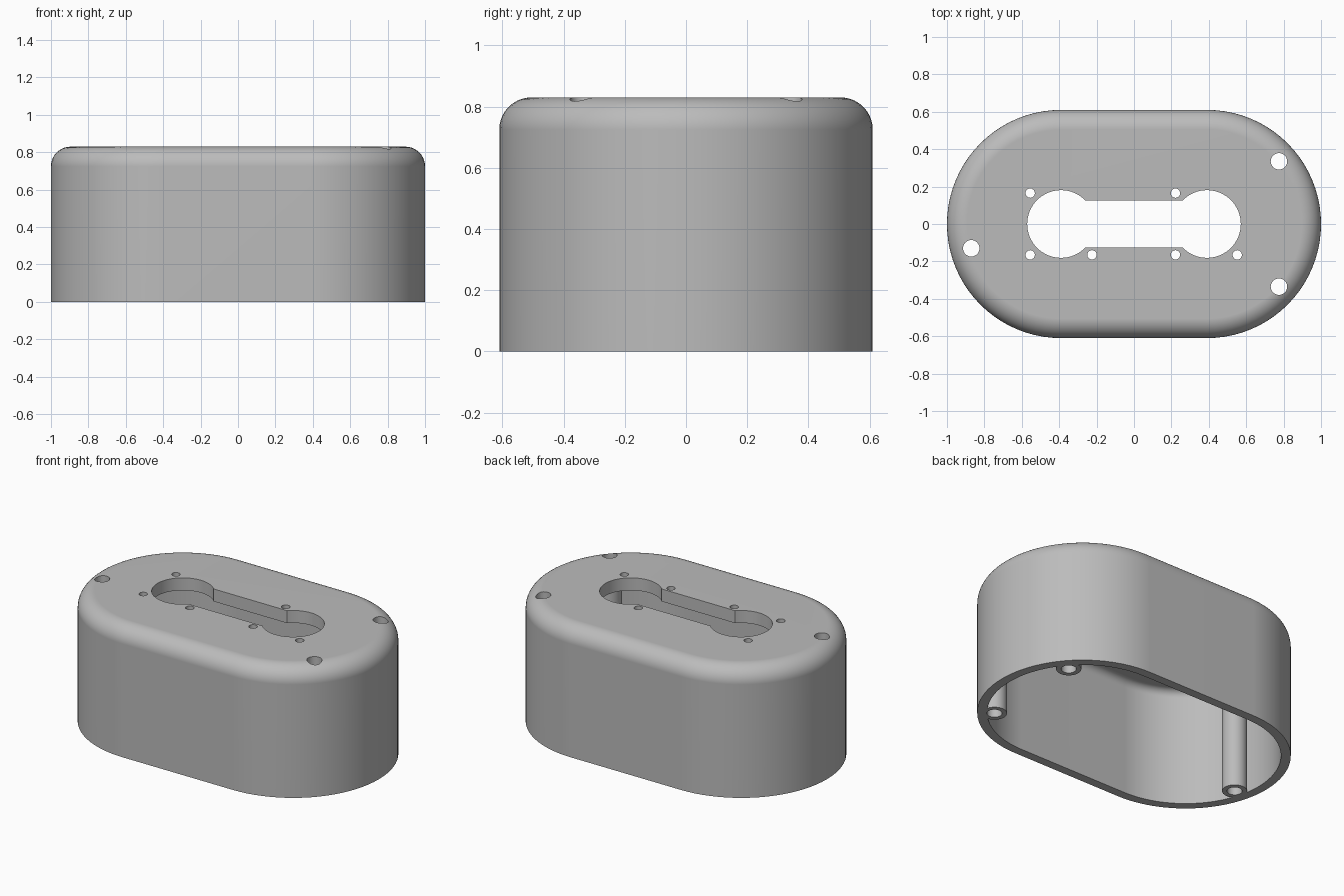
import bpy
import bmesh
from math import cos, sin, pi, radians

cube = bpy.data.objects.get("Cube")
if cube:
    bpy.data.objects.remove(cube)

HALF = 0.39      # half distance between the two round ends
OUTER = 0.61     # end radius
HEIGHT = 0.83
WALL = 0.057
ROOF = 0.08
FILLET = 0.105

grey = bpy.data.materials.new("plain grey")
grey.use_nodes = True
grey.diffuse_color = (0.5, 0.5, 0.5, 1)
grey.node_tree.nodes["Principled BSDF"].inputs["Base Color"].default_value = (0.5, 0.5, 0.5, 1)


def oval(r, half, steps):
    """Outline of two half circles joined by straight sides."""
    pts = []
    for side in (1, -1):
        for i in range(steps + 1):
            a = -pi / 2 + pi * i / steps
            pts.append((side * (half + r * cos(a)), side * r * sin(a)))
    return pts


def circle(x, y, r, steps):
    return [(x + r * cos(2 * pi * i / steps), y + r * sin(2 * pi * i / steps)) for i in range(steps)]


def loft(name, rings):
    """Capped solid through a list of (outline, height)."""
    bm = bmesh.new()
    loops = [[bm.verts.new((x, y, z)) for x, y in pts] for pts, z in rings]
    n = len(loops[0])
    for low, high in zip(loops, loops[1:]):
        for i in range(n):
            j = (i + 1) % n
            bm.faces.new((low[i], low[j], high[j], high[i]))
    bm.faces.new(loops[0][::-1])
    bm.faces.new(loops[-1])
    bmesh.ops.recalc_face_normals(bm, faces=bm.faces[:])
    mesh = bpy.data.meshes.new(name)
    bm.to_mesh(mesh)
    bm.free()
    mesh.materials.append(grey)
    obj = bpy.data.objects.new(name, mesh)
    bpy.context.scene.collection.objects.link(obj)
    return obj


def rounded_oval(name, r, bottom, top, fillet, steps=10):
    rings = [(oval(r, HALF, 40), bottom)]
    for i in range(steps + 1):
        a = pi / 2 * i / steps
        rings.append((oval(r - fillet * (1 - cos(a)), HALF, 40), top - fillet * (1 - sin(a))))
    return loft(name, rings)


def prism(name, pts, bottom, top):
    return loft(name, [(pts, bottom), (pts, top)])


def combine(target, tool, operation):
    """Apply a boolean and discard the tool."""
    mod = target.modifiers.new("boolean", 'BOOLEAN')
    mod.object, mod.operation, mod.solver = tool, operation, 'EXACT'
    bpy.context.view_layer.update()
    graph = bpy.context.evaluated_depsgraph_get()
    result = bpy.data.meshes.new_from_object(target.evaluated_get(graph))
    target.modifiers.clear()
    target.data = result
    bpy.data.objects.remove(tool)


# Hollow housing with a rounded top edge
housing = rounded_oval("housing", OUTER, 0, HEIGHT, FILLET)
combine(housing, rounded_oval("cavity", OUTER - WALL, -0.1, HEIGHT - ROOF, FILLET - WALL), 'DIFFERENCE')

# Screw posts inside the wall, drilled right through
posts = [(0.775, 0.335), (0.775, -0.335), (-0.87, -0.13)]
for x, y in posts:
    combine(housing, prism("post", circle(x, y, 0.073, 32), 0, HEIGHT - ROOF / 2), 'UNION')
for x, y in posts:
    combine(housing, prism("post_drill", circle(x, y, 0.044, 32), -0.1, 1), 'DIFFERENCE')

# Dumbbell opening in the top
for x in (-HALF, HALF):
    combine(housing, prism("round_cutter", circle(x, 0, 0.181, 64), 0.6, 1), 'DIFFERENCE')
slot = [(-0.3, -0.126), (0.3, -0.126), (0.3, 0.126), (-0.3, 0.126)]
combine(housing, prism("slot_cutter", slot, 0.6, 1), 'DIFFERENCE')

# Small fixing holes around the opening
row = 0.165
for x, y in [(-0.555, row), (0.222, row), (-0.555, -row), (-0.225, -row), (0.222, -row), (0.552, -row)]:
    combine(housing, prism("fixing_drill", circle(x, y, 0.025, 20), 0.6, 1), 'DIFFERENCE')

# Smooth curved walls, flat top and rim
bpy.ops.object.select_all(action='DESELECT')
housing.select_set(True)
bpy.context.view_layer.objects.active = housing
bpy.ops.object.shade_smooth_by_angle(angle=radians(30))
weighted = housing.modifiers.new("weighted normals", 'WEIGHTED_NORMAL')
weighted.keep_sharp = True
